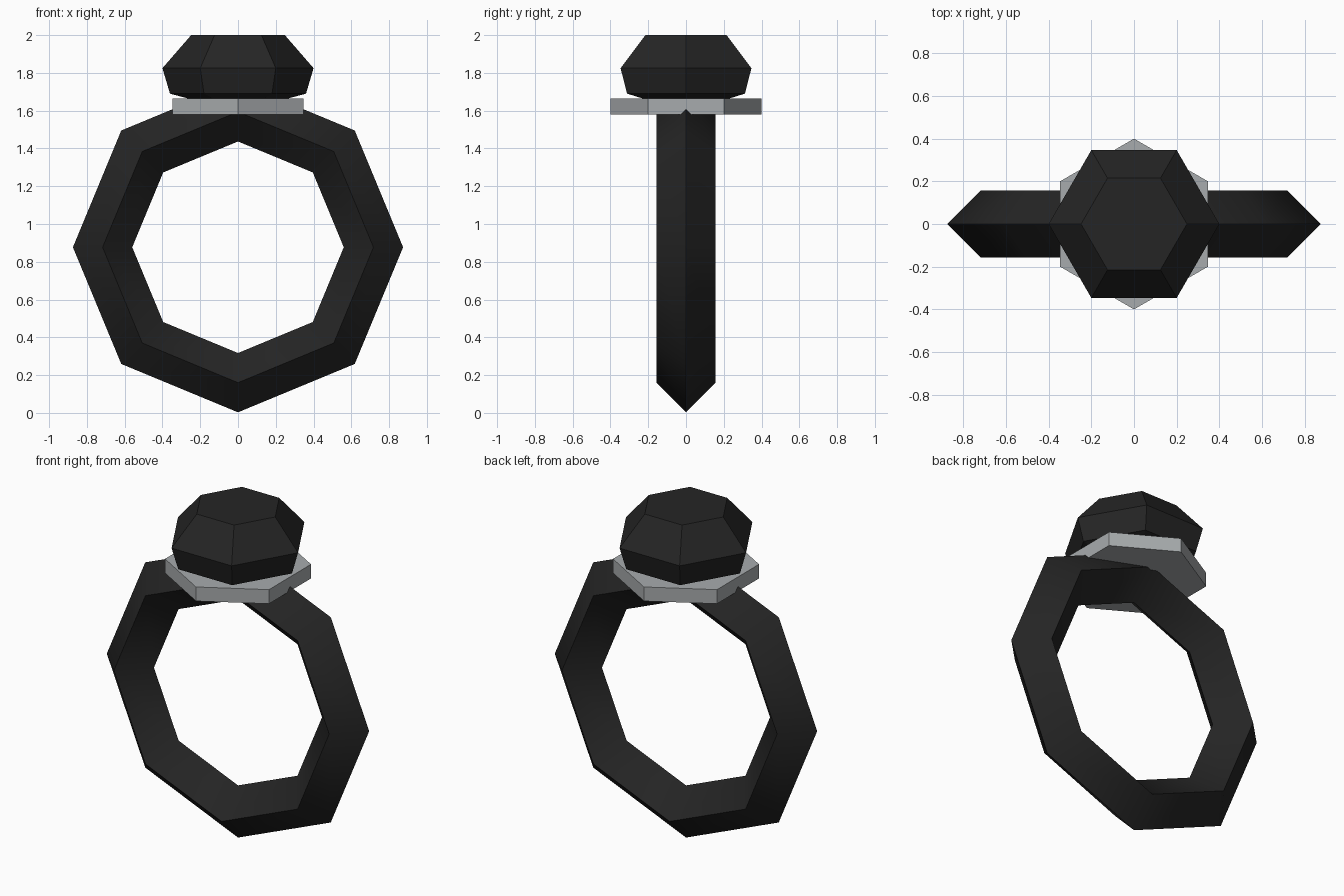
import bpy
import bmesh
from math import cos, sin, pi, radians

cube = bpy.data.objects.get("Cube")
if cube:
    bpy.data.objects.remove(cube)


def material(name, color):
    mat = bpy.data.materials.new(name)
    mat.use_nodes = True
    mat.diffuse_color = color
    bsdf = mat.node_tree.nodes["Principled BSDF"]
    bsdf.inputs["Base Color"].default_value = color
    return mat


black = material("black", (0.018, 0.018, 0.018, 1))
silver = material("silver", (0.39, 0.41, 0.42, 1))


def hex_solid(name, profile, turn, mat):
    """Stack six-sided rings given as (radius, height), capping both ends."""
    bm = bmesh.new()
    rings = [[bm.verts.new((r * cos(turn + i * pi / 3), r * sin(turn + i * pi / 3), z))
              for i in range(6)] for r, z in profile]
    for low, high in zip(rings, rings[1:]):
        for i in range(6):
            j = (i + 1) % 6
            bm.faces.new((low[i], low[j], high[j], high[i]))
    bm.faces.new(rings[0][::-1])
    bm.faces.new(rings[-1])
    mesh = bpy.data.meshes.new(name)
    bm.to_mesh(mesh)
    bm.free()
    mesh.materials.append(mat)
    obj = bpy.data.objects.new(name, mesh)
    bpy.context.collection.objects.link(obj)
    return obj


# Band: eight segments with a diamond cross-section
bpy.ops.mesh.primitive_torus_add(
    major_segments=8, minor_segments=4, major_radius=0.717, minor_radius=0.157,
    location=(0, 0, 0.877), rotation=(radians(90), 0, 0))
band = bpy.context.object
band.name = "band"
band.data.materials.append(black)
bpy.ops.object.shade_smooth_by_angle(angle=radians(40))

# Hexagonal setting plate, points to front and back
hex_solid("setting_plate", [(0.4, 1.58), (0.4, 1.665)], pi / 6, silver)

# Faceted gem, points to the sides
hex_solid("gem", [(0.06, 1.61), (0.36, 1.69), (0.4, 1.825), (0.248, 2.0)], 0, black)
